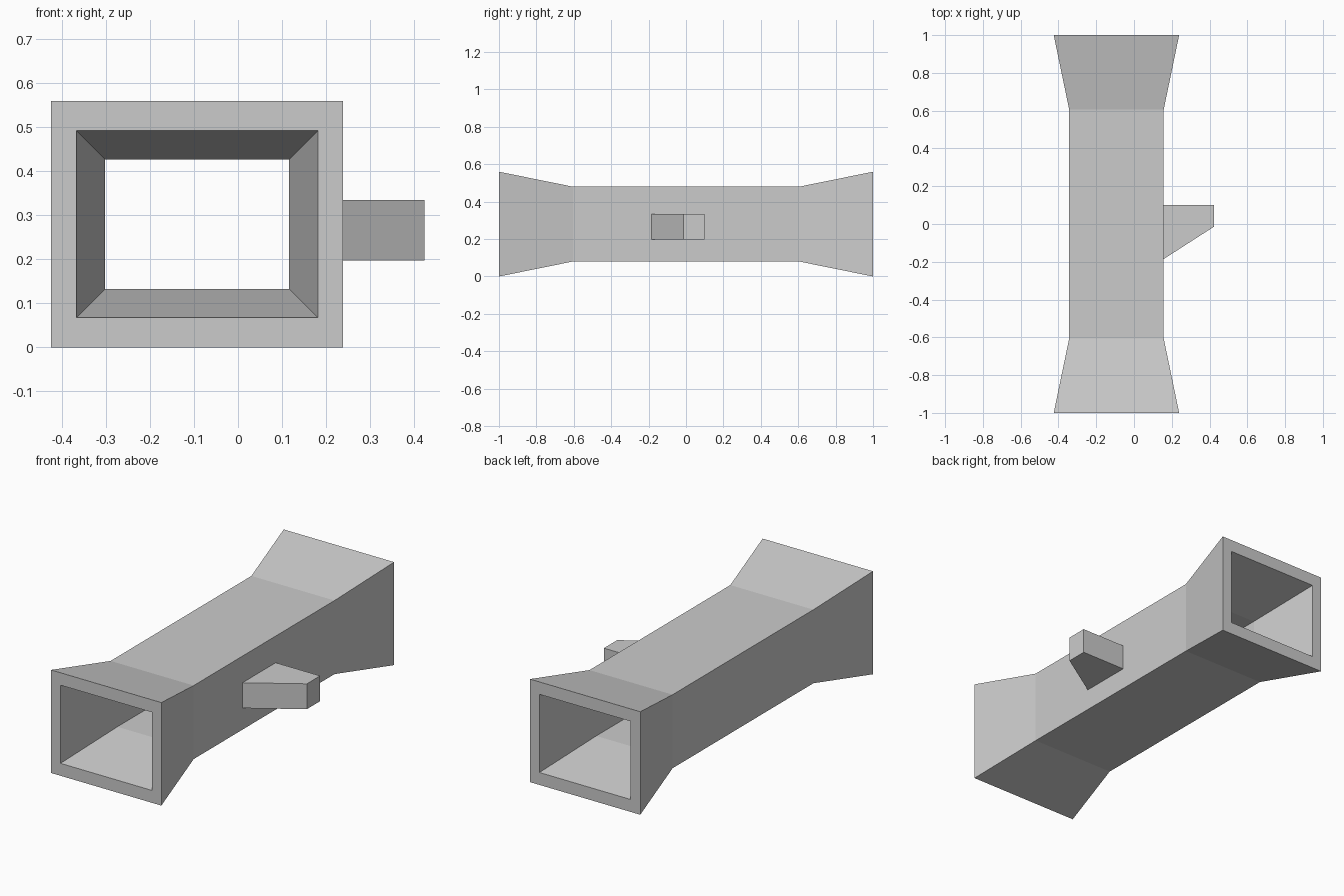
import bpy, bmesh

if "Cube" in bpy.data.objects:
    bpy.data.objects.remove(bpy.data.objects["Cube"])

CX, CZ = -0.093, 0.28   # axis of the tube


def make_object(name, bm):
    bmesh.ops.recalc_face_normals(bm, faces=bm.faces)
    mesh = bpy.data.meshes.new(name)
    bm.to_mesh(mesh)
    bm.free()
    ob = bpy.data.objects.new(name, mesh)
    bpy.context.collection.objects.link(ob)
    return ob


# Flared rectangular tube: closed loop of sections, outside then back inside
# each section: (y, half width, half height)
sections = [(-1, 0.332, 0.28), (-0.605, 0.25, 0.2), (0.605, 0.25, 0.2), (1, 0.332, 0.28),
            (1, 0.2745, 0.2125), (0.605, 0.209, 0.147), (-0.605, 0.209, 0.147), (-1, 0.2745, 0.2125)]
bm = bmesh.new()
rings = [[bm.verts.new((CX + sx * w, y, CZ + sz * h))
          for sx, sz in ((-1, -1), (1, -1), (1, 1), (-1, 1))] for y, w, h in sections]
for i, a in enumerate(rings):
    b = rings[(i + 1) % len(rings)]
    for j in range(4):
        k = (j + 1) % 4
        bm.faces.new((a[j], a[k], b[k], b[j]))
make_object("flared_tube", bm)

# Tapered side lug: plan profile extruded upwards
bm = bmesh.new()
profile = [(0.15, -0.19), (0.424, -0.014), (0.424, 0.1), (0.15, 0.1)]
face = bm.faces.new([bm.verts.new((x, y, 0.197)) for x, y in profile])
top = bmesh.ops.extrude_face_region(bm, geom=[face])
bmesh.ops.translate(bm, vec=(0, 0, 0.138),
                    verts=[v for v in top["geom"] if isinstance(v, bmesh.types.BMVert)])
make_object("side_lug", bm)
